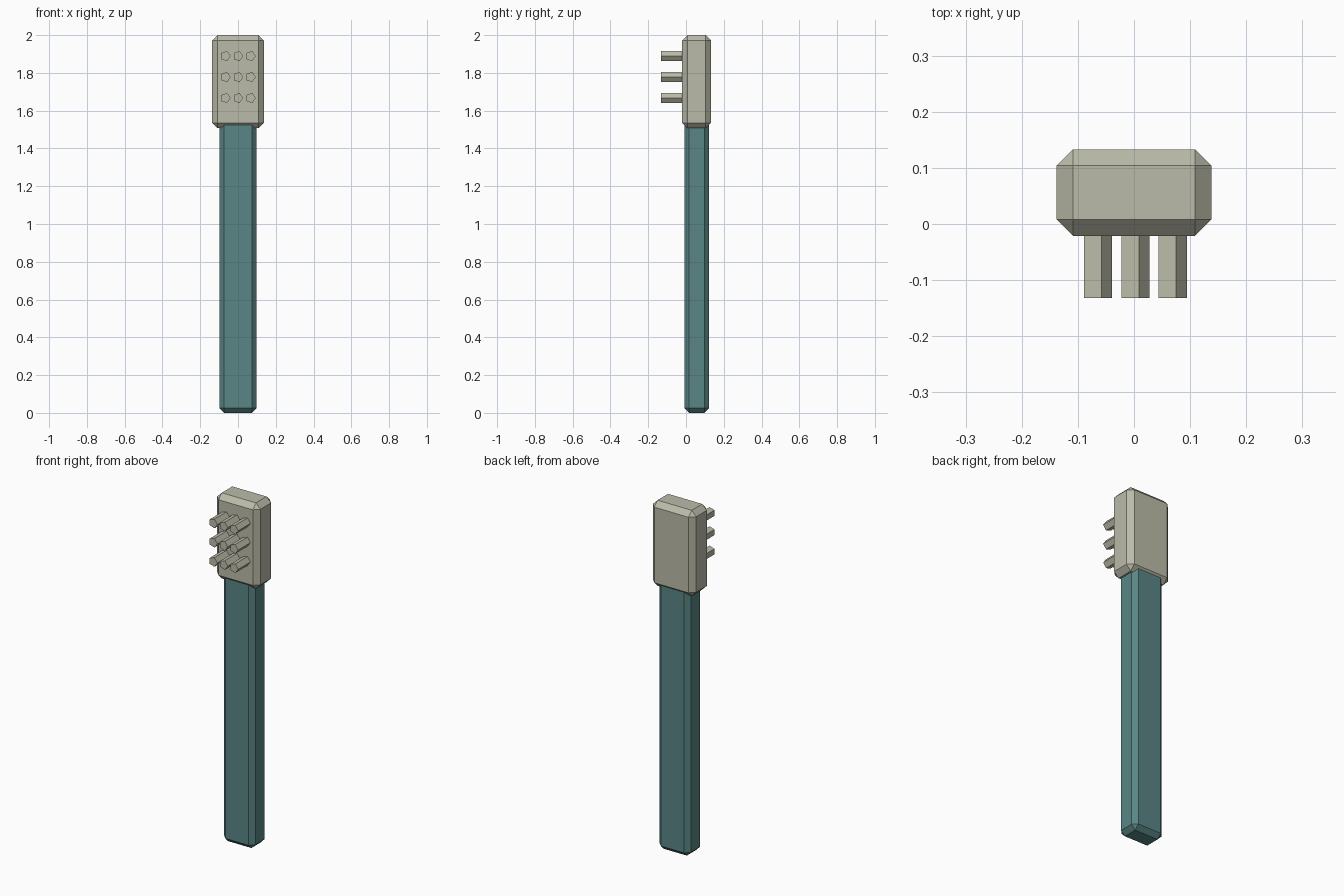
import bpy
import math

if "Cube" in bpy.data.objects:
    bpy.data.objects.remove(bpy.data.objects["Cube"])


def material(name, rgb):
    mat = bpy.data.materials.new(name)
    mat.diffuse_color = (*rgb, 1.0)
    mat.use_nodes = True
    mat.node_tree.nodes["Principled BSDF"].inputs["Base Color"].default_value = mat.diffuse_color
    return mat


teal = material("teal grip", (0.10, 0.24, 0.235))
stone = material("warm grey", (0.50, 0.50, 0.40))


def chamfered_box(name, lo, hi, chamfer, mat):
    bpy.ops.mesh.primitive_cube_add(size=1, location=[(a + b) / 2 for a, b in zip(lo, hi)])
    obj = bpy.context.object
    obj.name = name
    obj.dimensions = [b - a for a, b in zip(lo, hi)]
    bpy.ops.object.transform_apply(location=False, rotation=False, scale=True)
    mod = obj.modifiers.new("chamfer", "BEVEL")
    mod.width = chamfer
    mod.segments = 1
    obj.data.materials.append(mat)
    return obj


# Handle, running a little way up into the head
chamfered_box("handle", (-0.099, -0.009, 0.0), (0.099, 0.123, 1.56), 0.025, teal)

# Head block
chamfered_box("head", (-0.138, -0.021, 1.507), (0.138, 0.133, 2.0), 0.029, stone)

# Three by three grid of five-sided bristles, one corner pointing to +x
FRONT, BACK, RADIUS = -0.132, 0.02, 0.0277
for row in range(3):
    for col in range(3):
        bpy.ops.mesh.primitive_cylinder_add(
            vertices=5, radius=RADIUS, depth=BACK - FRONT,
            location=((col - 1) * 0.0665, (FRONT + BACK) / 2, 1.667 + row * 0.111),
            rotation=(math.pi / 2, 0, 0))
        bristle = bpy.context.object
        bristle.name = f"bristle_{row + 1}_{col + 1}"
        # Turn the first corner from the cylinder's local y to its local x
        bristle.data.transform(bristle.matrix_world.Rotation(-math.pi / 2, 4, "Z"))
        bristle.data.materials.append(stone)
